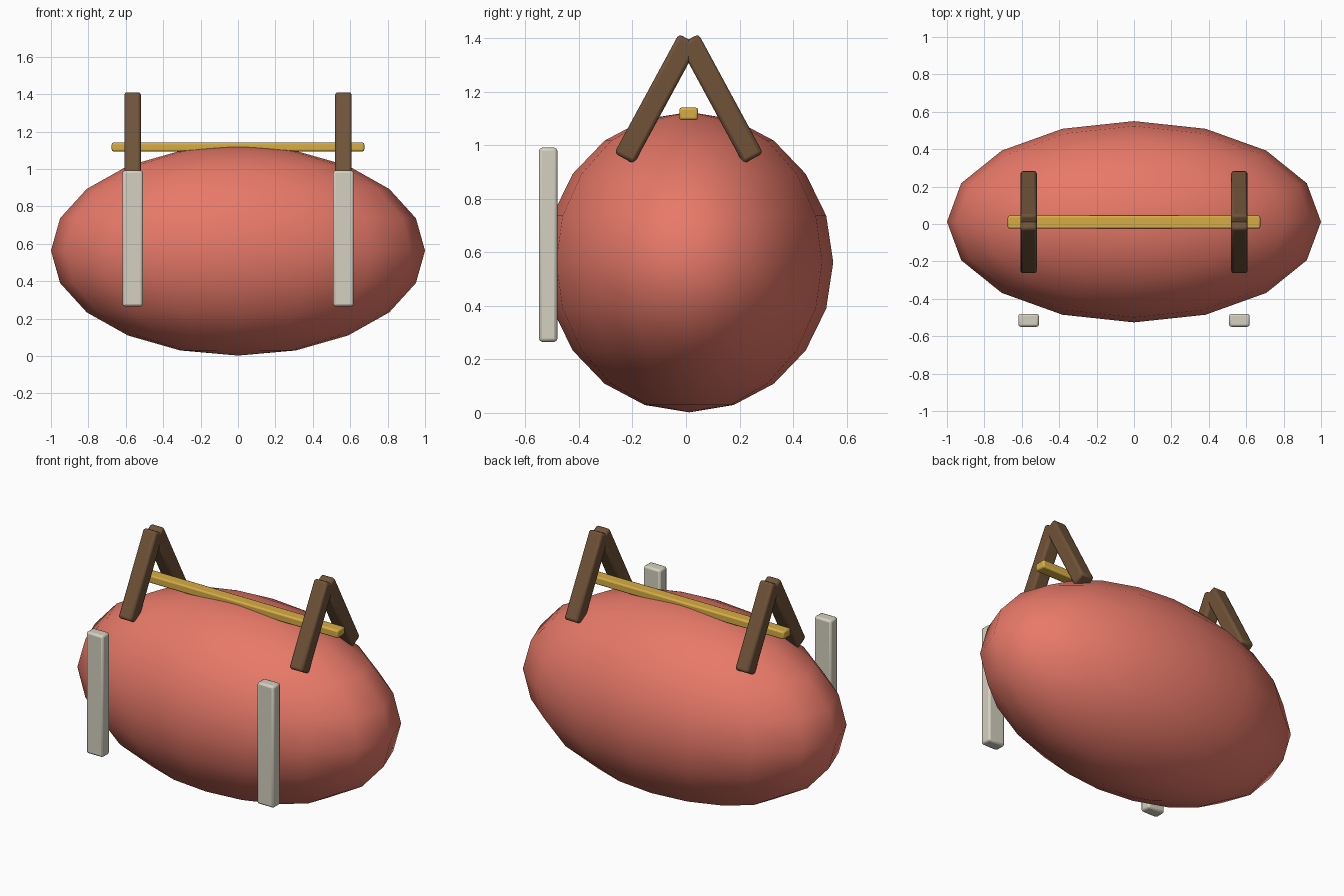
import bpy
from math import atan2, hypot

if "Cube" in bpy.data.objects:
    bpy.data.objects.remove(bpy.data.objects["Cube"])

YC = 0.01  # centre line of the body and frames


def material(name, rgb):
    m = bpy.data.materials.new(name)
    m.diffuse_color = (*rgb, 1)
    m.use_nodes = True
    m.node_tree.nodes["Principled BSDF"].inputs["Base Color"].default_value = m.diffuse_color
    return m


RED = material("red", (0.80, 0.19, 0.14))
BROWN = material("brown", (0.16, 0.085, 0.04))
YELLOW = material("yellow", (0.68, 0.42, 0.06))
CREAM = material("cream", (0.66, 0.63, 0.53))


def bar(name, loc, size, mat, rot_x=0, bevel=0.012):
    bpy.ops.mesh.primitive_cube_add(size=1, location=loc, rotation=(rot_x, 0, 0))
    ob = bpy.context.object
    ob.name = name
    ob.scale = size
    bpy.ops.object.transform_apply(location=False, rotation=False, scale=True)
    ob.data.materials.append(mat)
    b = ob.modifiers.new("soft_edges", "BEVEL")
    b.width = bevel
    b.segments = 2
    bpy.ops.object.shade_smooth_by_angle()
    return ob


# Egg-shaped body
bpy.ops.mesh.primitive_uv_sphere_add(segments=16, ring_count=10, radius=1,
                                     location=(0, 0.012, 0.563))
body = bpy.context.object
body.name = "body"
body.scale = (1, 0.538, 0.561)
bpy.ops.object.transform_apply(location=False, rotation=False, scale=True)
body.data.materials.append(RED)
bpy.ops.object.shade_smooth()

# Two A-frames on top and two front posts
foot_y, foot_z, apex_z = 0.241, 0.95, 1.395
length = hypot(foot_y, apex_z - foot_z)
tilt = atan2(foot_y, apex_z - foot_z)
for side, sx in (("left", -1), ("right", 1)):
    x = 0.5635 * sx
    for end, sy in (("front", -1), ("back", 1)):
        bar(f"{side}_{end}_frame_leg",
            (x, YC + sy * foot_y / 2, (foot_z + apex_z) / 2),
            (0.088, 0.084, length), BROWN, sy * tilt, 0.014)
    bar(f"{side}_front_post", (x, -0.515, 0.628), (0.11, 0.069, 0.725), CREAM)

# Ridge rail running through both frames
bar("ridge_rail", (0, YC, 1.117), (1.35, 0.07, 0.047), YELLOW, bevel=0.009)
